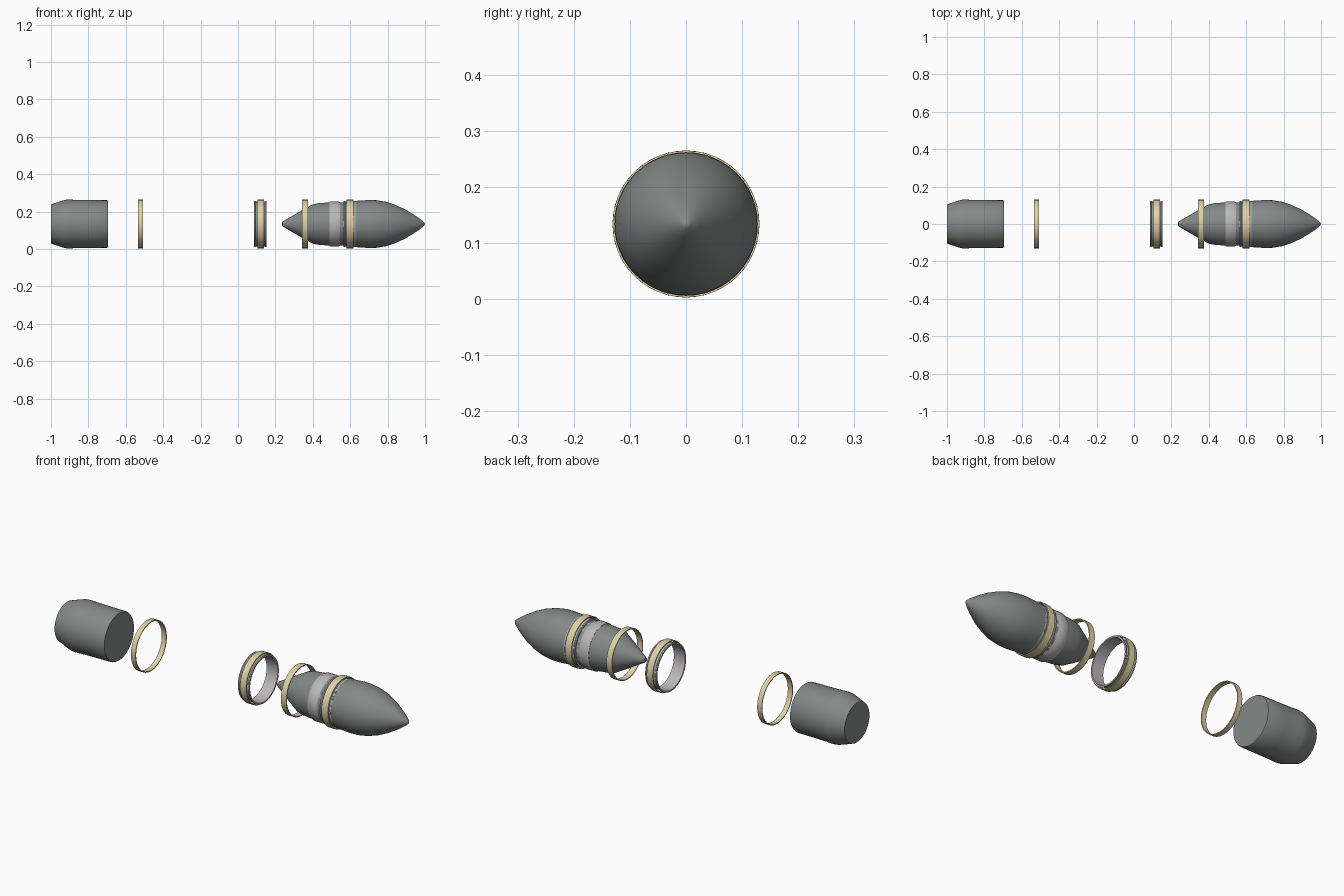
import bpy, bmesh, math
from mathutils import Matrix, Vector

cube = bpy.data.objects.get("Cube")
if cube:
    bpy.data.objects.remove(cube)

AXIS_Z = 0.134


def material(name, colour):
    m = bpy.data.materials.new(name)
    m.use_nodes = True
    m.diffuse_color = (*colour, 1)
    m.node_tree.nodes["Principled BSDF"].inputs["Base Color"].default_value = (*colour, 1)
    return m


steel = material("dark grey", (0.23, 0.25, 0.245))
silver = material("light grey", (0.50, 0.48, 0.49))
cream = material("pale cream", (0.72, 0.64, 0.38))


def lathe(name, profile, mat, sides=48, closed=False, angle=35):
    """Turn an (x, radius) profile around the long axis."""
    bm = bmesh.new()
    verts = [bm.verts.new((x, 0, r)) for x, r in profile]
    pairs = list(zip(verts, verts[1:]))
    if closed:
        pairs.append((verts[-1], verts[0]))
    edges = [bm.edges.new(p) for p in pairs]
    bmesh.ops.spin(bm, geom=verts + edges, cent=(0, 0, 0), axis=(1, 0, 0),
                   angle=math.tau, steps=sides, use_duplicate=False)
    bmesh.ops.remove_doubles(bm, verts=bm.verts, dist=0.0001)
    bmesh.ops.recalc_face_normals(bm, faces=bm.faces)
    mesh = bpy.data.meshes.new(name)
    bm.to_mesh(mesh)
    bm.free()
    mesh.materials.append(mat)
    ob = bpy.data.objects.new(name, mesh)
    ob.location.z = AXIS_Z
    bpy.context.collection.objects.link(ob)
    bpy.ops.object.select_all(action="DESELECT")
    ob.select_set(True)
    bpy.context.view_layer.objects.active = ob
    bpy.ops.object.shade_smooth_by_angle(angle=math.radians(angle))
    return ob


def band(name, centre, width, radius=0.131, wall=0.005):
    a, b = centre - width / 2, centre + width / 2
    lathe(name, [(a, radius - wall), (a, radius), (b, radius), (b, radius - wall)],
          cream, sides=32, closed=True)


def collar(name, centre):
    """Thin sleeve with a raised lip at each end."""
    outer = [(-0.033, 0.124), (-0.027, 0.124), (-0.022, 0.119)]
    outer += [(-x, r) for x, r in reversed(outer)]
    inner = [(0.033, 0.116), (-0.033, 0.116)]
    lathe(name, [(centre + x, r) for x, r in outer + inner], silver, closed=True)


# Rear casing, closed at both ends
lathe("rear_casing", [(-1, 0), (-1, 0.104), (-0.96, 0.118), (-0.925, 0.129), (-0.905, 0.131),
                      (-0.87, 0.129), (-0.80, 0.128), (-0.70, 0.127), (-0.695, 0.124),
                      (-0.695, 0)], steel)

# Loose bands and collar
band("rear_band", -0.521, 0.027)
collar("loose_collar", 0.119)
band("loose_collar_band", 0.121, 0.035)
band("tail_band", 0.358, 0.032)

# Tapered tail
lathe("tail_cone", [(0.235, 0), (0.237, 0.012), (0.25, 0.02), (0.345, 0.075), (0.395, 0.103),
                    (0.42, 0.110), (0.49, 0.116), (0.60, 0.116)], steel)

# Collars between tail and nose
lathe("middle_collar", [(0.488, 0.110), (0.488, 0.117), (0.495, 0.121), (0.535, 0.121),
                        (0.545, 0.116), (0.575, 0.116)], silver)
collar("nose_collar", 0.596)
band("nose_band", 0.598, 0.037)

# Pointed nose
lathe("nose", [(0.60, 0), (0.60, 0.122), (0.65, 0.125), (0.70, 0.128), (0.74, 0.127),
               (0.79, 0.119), (0.84, 0.103), (0.89, 0.080), (0.94, 0.050), (0.975, 0.026),
               (0.995, 0.009), (1, 0)], steel)
